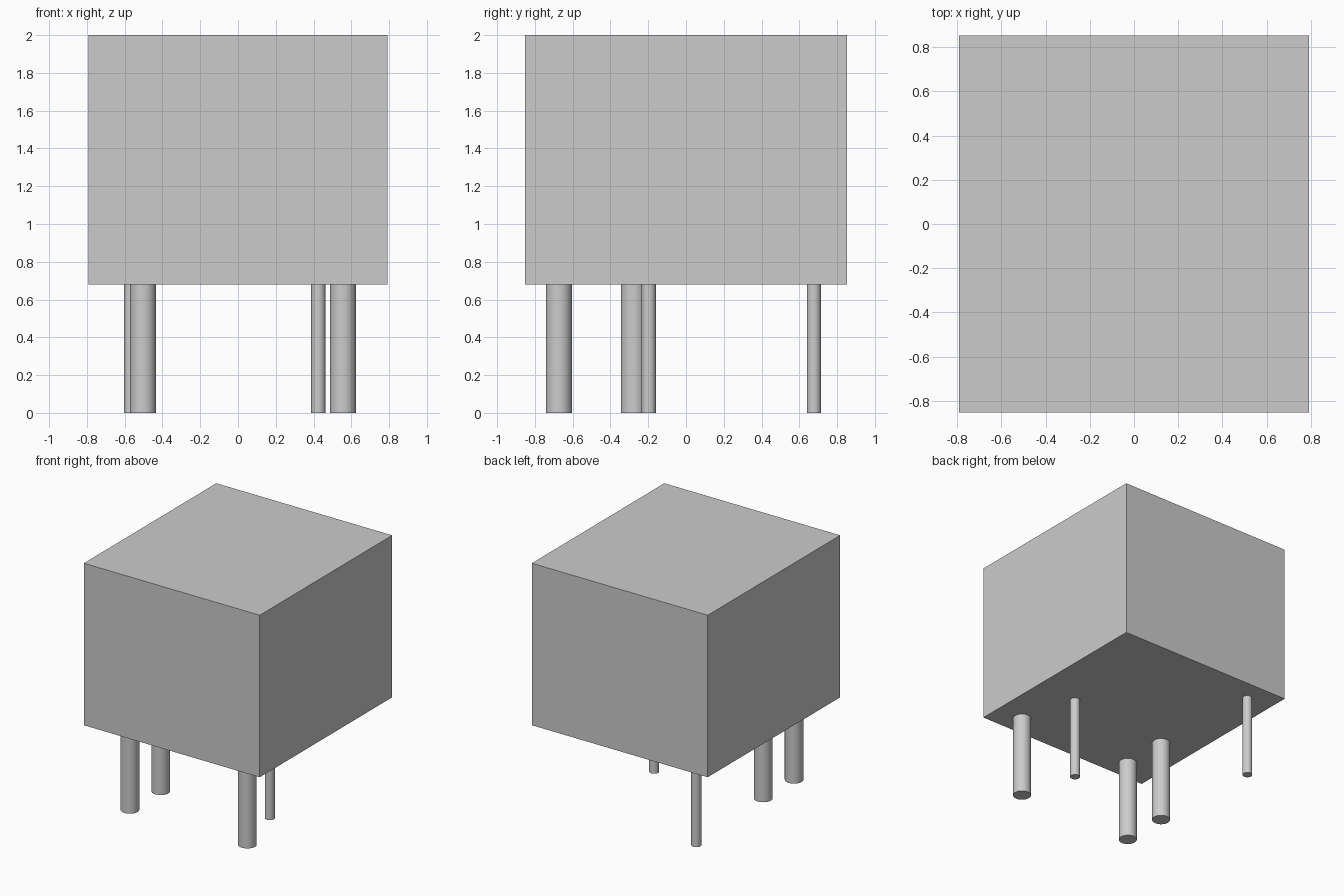
import bpy
import math

if "Cube" in bpy.data.objects:
    bpy.data.objects.remove(bpy.data.objects["Cube"])

BODY_X, BODY_Y = 1.585, 1.705   # housing footprint
BASE_Z, TOP_Z = 0.68, 2.0       # underside and top of housing

grey = bpy.data.materials.new("light_grey")
grey.diffuse_color = (0.6, 0.6, 0.6, 1.0)
grey.use_nodes = True
grey.node_tree.nodes["Principled BSDF"].inputs["Base Color"].default_value = grey.diffuse_color


def finish(name):
    obj = bpy.context.object
    obj.name = name
    obj.data.materials.append(grey)
    return obj


def pin(name, x, y, radius):
    # round contact pin from the ground up to the housing underside
    bpy.ops.mesh.primitive_cylinder_add(vertices=32, radius=radius, depth=BASE_Z,
                                        location=(x, y, BASE_Z / 2))
    finish(name)
    bpy.ops.object.shade_smooth_by_angle(angle=math.radians(30))


# housing block
bpy.ops.mesh.primitive_cube_add(size=1, location=(0, 0, (BASE_Z + TOP_Z) / 2))
housing = finish("housing")
housing.scale = (BODY_X, BODY_Y, TOP_Z - BASE_Z)
bpy.ops.object.transform_apply(location=False, rotation=False, scale=True)

# three thick pins
for i, (x, y) in enumerate([(0.556, -0.673), (-0.503, -0.673), (-0.503, -0.276)], 1):
    pin(f"thick_pin_{i}", x, y, 0.069)

# two thin pins
for i, (x, y) in enumerate([(0.425, -0.197), (-0.567, 0.677)], 1):
    pin(f"thin_pin_{i}", x, y, 0.0375)
